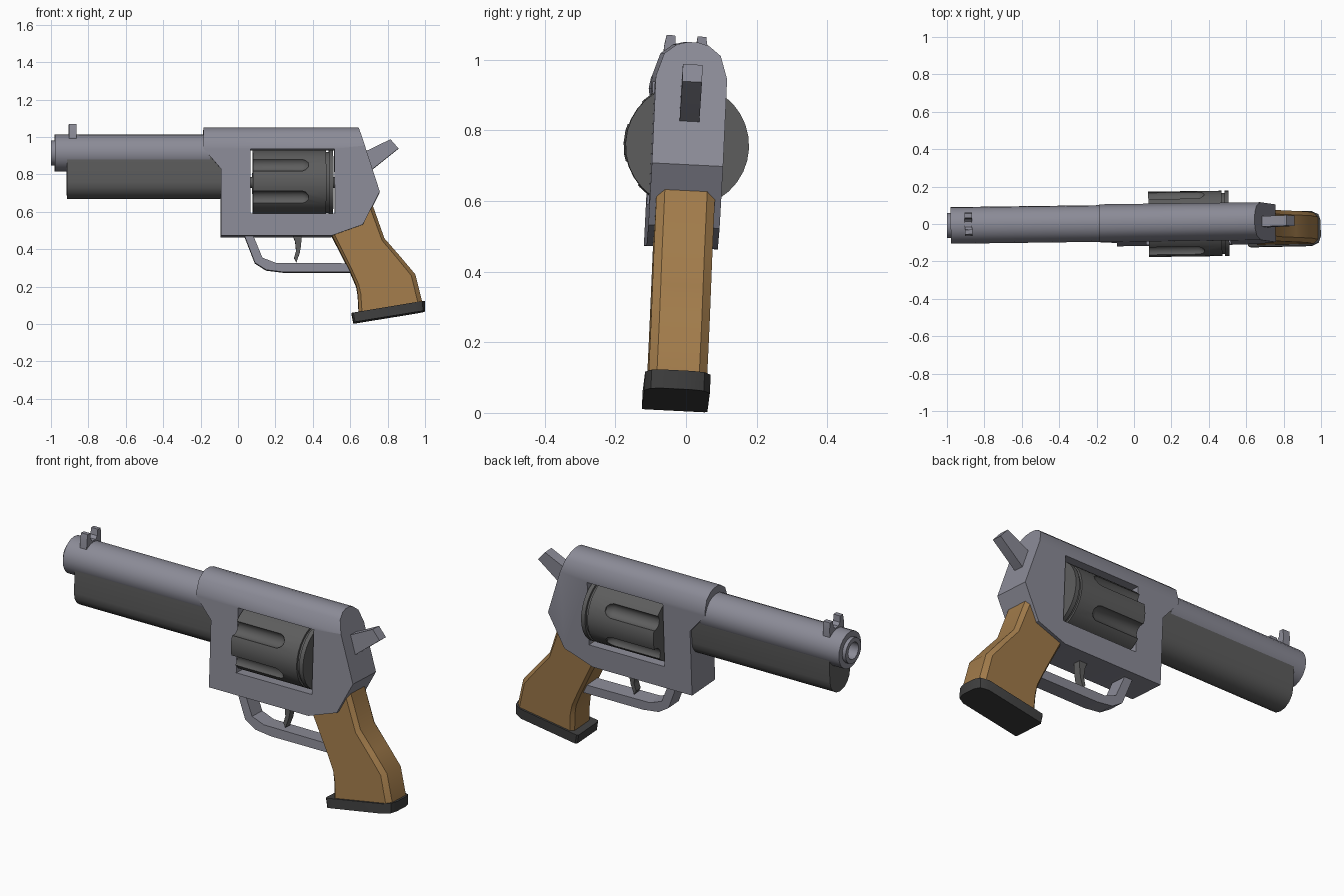
import bpy, bmesh
from math import sin, cos, pi, radians
from mathutils import Matrix, Vector

if "Cube" in bpy.data.objects:
    bpy.data.objects.remove(bpy.data.objects["Cube"])

# Whole model leans and turns very slightly
TILT = (Matrix.Translation((0, -0.003, 0.755)) @ Matrix.Rotation(0.013, 4, 'Z')
        @ Matrix.Rotation(-0.05, 4, 'X') @ Matrix.Translation((0, 0, -0.755)))


def material(name, rgb):
    m = bpy.data.materials.new(name)
    m.diffuse_color = (*rgb, 1)
    m.use_nodes = True
    m.node_tree.nodes["Principled BSDF"].inputs["Base Color"].default_value = m.diffuse_color
    return m


STEEL = material("steel", (0.26, 0.26, 0.31))
DARK = material("dark_steel", (0.11, 0.11, 0.11))
WOOD = material("wood", (0.36, 0.20, 0.07))
BLACK = material("base_black", (0.05, 0.05, 0.05))


def loft(name, rings, mat=None, smooth=35):
    """Skin a list of equal-length closed rings and cap both ends."""
    bm = bmesh.new()
    vs = [[bm.verts.new(p) for p in r] for r in rings]
    n = len(vs[0])
    for a, b in zip(vs, vs[1:]):
        for i in range(n):
            j = (i + 1) % n
            bm.faces.new((a[i], a[j], b[j], b[i]))
    bm.faces.new(vs[0])
    bm.faces.new(vs[-1])
    bmesh.ops.recalc_face_normals(bm, faces=bm.faces)
    me = bpy.data.meshes.new(name)
    bm.to_mesh(me)
    bm.free()
    ob = bpy.data.objects.new(name, me)
    bpy.context.collection.objects.link(ob)
    if mat:
        me.materials.append(mat)
    shade(ob, smooth)
    return ob


def shade(ob, angle=35):
    bpy.ops.object.select_all(action='DESELECT')
    ob.select_set(True)
    bpy.context.view_layer.objects.active = ob
    bpy.ops.object.shade_smooth_by_angle(angle=radians(angle))


def plate(name, xz, half, mat=None):
    """Side profile (x, z) extruded evenly in y."""
    return loft(name, [[(x, y, z) for x, z in xz] for y in (-half, half)], mat, 20)


def bar(name, yz, x0, x1, mat=None):
    """Cross-section (y, z) extruded along x."""
    return loft(name, [[(x, y, z) for y, z in yz] for x in (x0, x1)], mat)


def lathe(name, xr, z, mat=None, n=24, y=0):
    """Turned part with its axis along x."""
    return loft(name, [[(x, y + r * cos(2 * pi * i / n), z + r * sin(2 * pi * i / n))
                        for i in range(n)] for x, r in xr], mat)


def cut(ob, tool, op='DIFFERENCE'):
    m = ob.modifiers.new("cut", 'BOOLEAN')
    m.operation, m.object, m.solver = op, tool, 'EXACT'
    bpy.context.view_layer.objects.active = ob
    bpy.ops.object.modifier_apply(modifier=m.name)
    bpy.data.objects.remove(tool)


# Barrel with muzzle ring and bore
lathe("barrel", [(-0.85, 0.045), (-1, 0.045), (-1, 0.068), (-0.98, 0.068),
                 (-0.98, 0.098), (-0.15, 0.098)], 0.915, STEEL, 20)

# Rounded lug under the barrel
lug = [(0.088 * cos(a), 0.757 + 0.088 * sin(a)) for a in (pi + pi * i / 8 for i in range(9))]
bar("barrel_lug", [(-0.088, 0.9)] + lug + [(0.088, 0.9)], -0.915, -0.08, DARK)

# Two-pronged front sight
half = [(0.062, 0.97), (0.062, 1.035), (0.056, 1.068), (0.032, 1.068), (0.028, 1.035), (0.014, 1.02)]
bar("front_sight", half + [(-y, z) for y, z in reversed(half)], -0.905, -0.865, STEEL)

# Frame: side profile, rounded top, cylinder window
frame = plate("frame", [(-0.185, 1.08), (0.635, 1.08), (0.757, 0.703), (0.666, 0.527), (0.5, 0.468),
                        (-0.093, 0.468), (-0.093, 0.826), (-0.185, 0.933)], 0.12, STEEL)
arch = [(0.101, 0.4), (0.101, 0.95), (0.08, 1.015), (0.045, 1.042), (0.015, 1.05)]
cut(frame, bar("arch_cutter", arch + [(-y, z) for y, z in reversed(arch)], -0.5, 1), 'INTERSECT')
cut(frame, plate("window_cutter", [(0.066, 0.586), (0.516, 0.586), (0.516, 0.932), (0.066, 0.932)], 0.3))
shade(frame)

# Fluted cylinder with a groove near the rear
drum = lathe("cylinder", [(0.078, 0.175), (0.47, 0.175), (0.47, 0.163), (0.485, 0.163),
                          (0.485, 0.175), (0.508, 0.175)], 0.757, DARK, 32)
for k in range(6):
    a = pi / 6 + k * pi / 3
    cut(drum, lathe("flute_cutter", [(0.05, 0.04), (0.34, 0.04), (0.36, 0.032), (0.375, 0.014)],
                    0.757 + 0.181 * sin(a), None, 12, 0.181 * cos(a)))
shade(drum)
lathe("cylinder_axle", [(0.05, 0.03), (0.53, 0.03)], 0.757, DARK, 12)

# Hammer
plate("hammer", [(0.60, 0.90), (0.687, 0.925), (0.815, 0.987), (0.858, 0.938),
                 (0.71, 0.82), (0.62, 0.78)], 0.028, STEEL)

# Trigger guard, outer edge then inner edge
plate("trigger_guard", [(0.03, 0.48), (0.09, 0.325), (0.15, 0.287), (0.245, 0.275), (0.62, 0.275),
                        (0.60, 0.322), (0.2, 0.325), (0.13, 0.352), (0.077, 0.48)], 0.045, STEEL)

# Trigger
plate("trigger", [(0.29, 0.48), (0.34, 0.48), (0.337, 0.42), (0.33, 0.38), (0.312, 0.33),
                  (0.299, 0.352), (0.31, 0.39), (0.305, 0.44)], 0.02, DARK)


def grip_ring(front, back, section):
    """Section of (share of depth, half width), mirrored in y, between two (x, z) points."""
    f, b = Vector((front[0], 0, front[1])), Vector((back[0], 0, back[1]))
    side = [f.lerp(b, t) + Vector((0, w, 0)) for t, w in section]
    return side + [Vector((p.x, -p.y, p.z)) for p in reversed(side)]


# Grip
wood = [(0, 0.065), (0.05, 0.083), (0.93, 0.083), (1, 0.06)]
loft("grip", [grip_ring(f, b, wood) for f, b in [
    ((0.46, 0.55), (0.69, 0.70)), ((0.505, 0.463), (0.727, 0.61)), ((0.60, 0.275), (0.782, 0.455)),
    ((0.632, 0.20), (0.865, 0.36)), ((0.640, 0.15), (0.947, 0.262)), ((0.645, 0.05), (0.985, 0.11))]],
    WOOD, 28)

# Base plate of the grip
base = [(0, 0.085), (0.02, 0.093), (0.87, 0.093), (0.97, 0.075), (1, 0.04)]
loft("grip_base", [grip_ring((0.607, 0.055), (0.998, 0.12), base),
                   grip_ring((0.617, 0.005), (0.998, 0.067), base)], BLACK, 28)

for ob in bpy.context.collection.objects:
    ob.matrix_world = TILT @ ob.matrix_world
